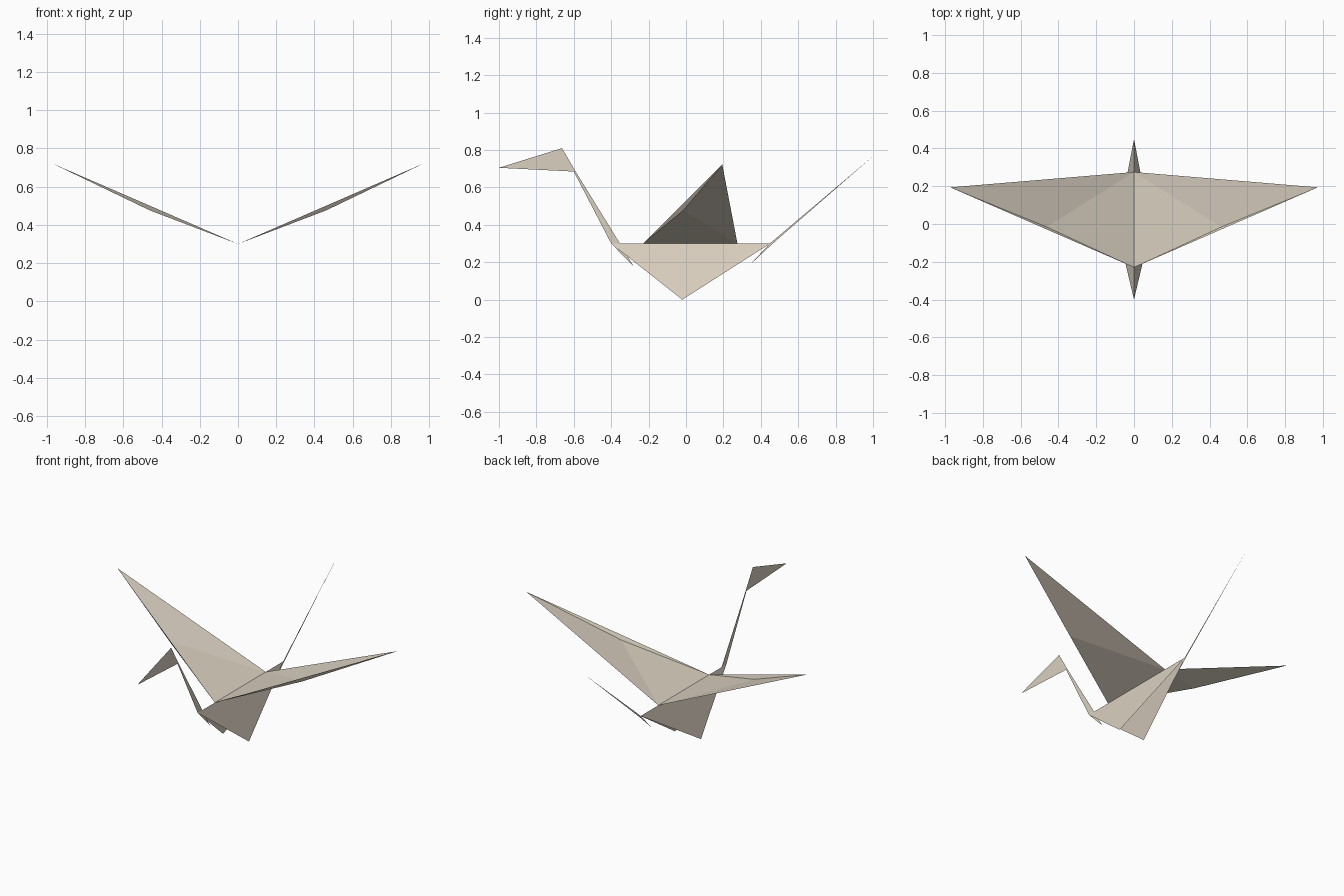
import bpy
from mathutils import Vector

cube = bpy.data.objects.get("Cube")
if cube:
    bpy.data.objects.remove(cube, do_unlink=True)

# One warm paper colour for every sheet
paper = bpy.data.materials.new("warm_beige_paper")
paper.use_nodes = True
colour = (0.70, 0.63, 0.53, 1)
paper.diffuse_color = colour
bsdf = paper.node_tree.nodes["Principled BSDF"]
bsdf.inputs["Base Color"].default_value = colour
bsdf.inputs["Roughness"].default_value = 0.9


def sheet(name, points, faces, side=1):
    """Flat folded paper; side -1 mirrors it across x."""
    mesh = bpy.data.meshes.new(name)
    verts = [Vector((x * side, y, z)) for x, y, z in points]
    if side < 0:
        faces = [tuple(reversed(f)) for f in faces]
    mesh.from_pydata(verts, [], faces)
    mesh.materials.append(paper)
    obj = bpy.data.objects.new(name, mesh)
    bpy.context.collection.objects.link(obj)
    return obj


def profile(name, outline, faces):
    """Upright sheet lying in the middle plane, from (y, z) points."""
    return sheet(name, [(0, y, z) for y, z in outline], faces)


RIDGE = 0.30
for label, side in (("left", 1), ("right", -1)):
    # Wing: inner panel, outer panel and the narrow folded front edge
    rear, front = (0, 0.275, RIDGE), (0, -0.23, RIDGE)
    fold, tip = (0.462, -0.016, 0.476), (0.973, 0.194, 0.722)
    sheet(label + "_wing", [rear, front, fold, tip],
          [(0, 1, 2), (0, 2, 3), (1, 3, 2)], side)
    # Body: slanted panels meeting at the ridge, open below
    sheet(label + "_body_panel",
          [(0, -0.40, RIDGE), (0.09, -0.02, 0), (0, 0.45, RIDGE)],
          [(0, 1, 2)], side)

# Neck: narrow bent strip running down inside the body
profile("neck", [(-0.60, 0.685), (-0.59, 0.685), (-0.353, RIDGE),
                 (-0.40, RIDGE), (-0.28, 0.177)],
        [(0, 3, 2, 1), (3, 4, 2)])

# Head: folded triangle with a pointed beak
profile("head", [(-1, 0.705), (-0.60, 0.685), (-0.59, 0.685), (-0.663, 0.81)],
        [(0, 1, 2, 3)])

# Tail: very slim spike running down inside the body
profile("tail", [(1, 0.767), (0.448, RIDGE), (0.342, 0.187), (0.464, RIDGE)],
        [(0, 1, 3), (1, 2, 3)])
